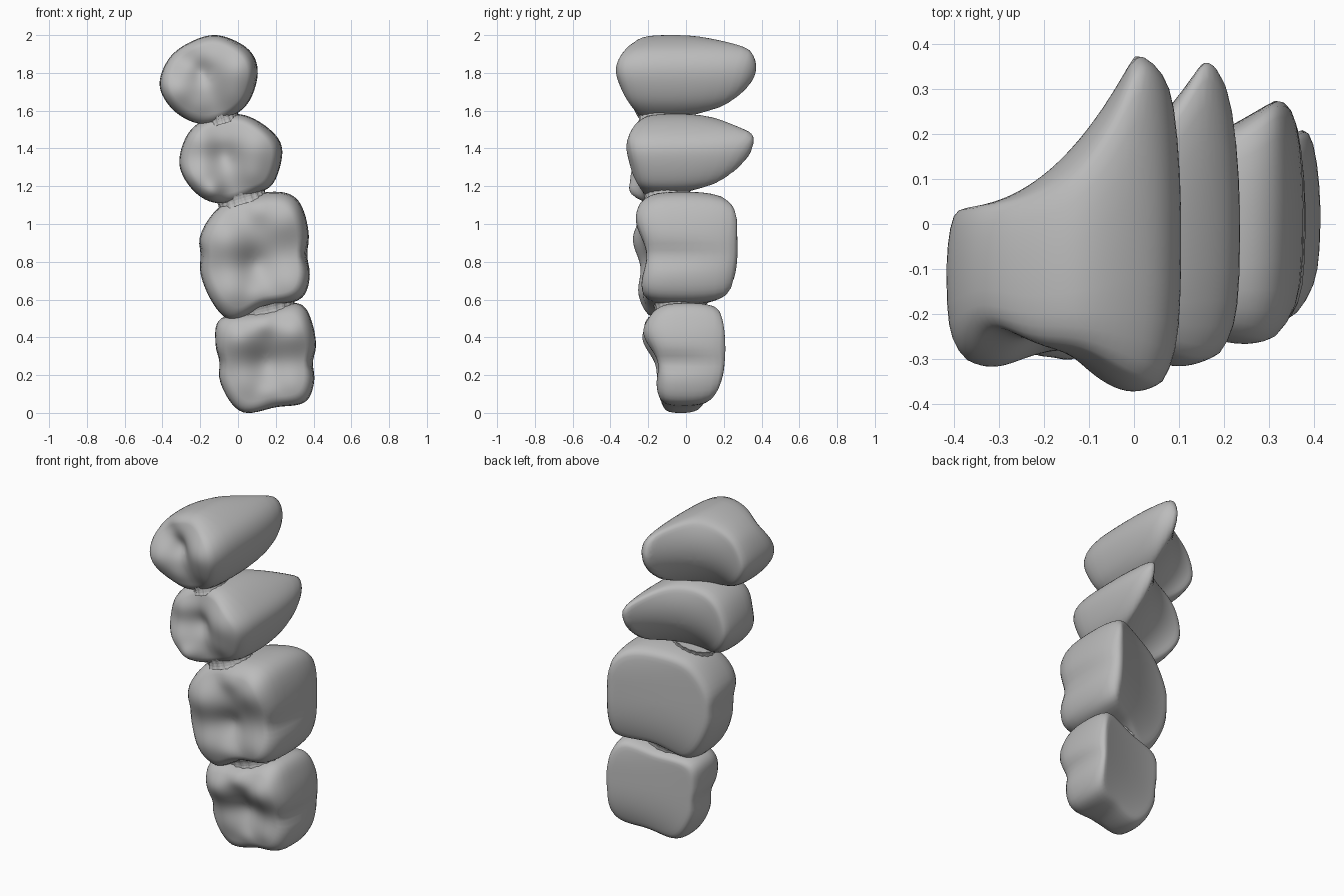
import bpy, bmesh, math
from mathutils import Vector, Matrix

cube = bpy.data.objects.get("Cube")
if cube:
    bpy.data.objects.remove(cube)

enamel = bpy.data.materials.new("enamel grey")
enamel.use_nodes = True
enamel.diffuse_color = (0.5, 0.5, 0.5, 1)
enamel.node_tree.nodes["Principled BSDF"].inputs["Base Color"].default_value = (0.5, 0.5, 0.5, 1)

SIDES = 72


def finish(name, bm, smooth):
    bmesh.ops.recalc_face_normals(bm, faces=bm.faces)
    mesh = bpy.data.meshes.new(name)
    bm.to_mesh(mesh)
    bm.free()
    mesh.materials.append(enamel)
    obj = bpy.data.objects.new(name, mesh)
    bpy.context.collection.objects.link(obj)
    for p in mesh.polygons:
        p.use_smooth = smooth
    return obj


def loft(bm, rings, first, last):
    """Skin closed rings and close both ends with a fan."""
    vr = [[bm.verts.new(p) for p in ring] for ring in rings]
    n = len(vr[0])
    for a, b in zip(vr, vr[1:]):
        for i in range(n):
            j = (i + 1) % n
            bm.faces.new((a[i], a[j], b[j], b[i]))
    for ring, tip in ((vr[0], first), (vr[-1], last)):
        v = bm.verts.new(tip)
        for i in range(n):
            bm.faces.new((ring[i], ring[(i + 1) % n], v))


def closed_spline(pts):
    """Smooth closed outline through the given points."""
    p = [Vector(q) for q in pts]
    n, out = len(p), []
    for k in range(SIDES):
        i, t = divmod(k * n / SIDES, 1)
        a, b, c, d = (p[(int(i) + m) % n] for m in (-1, 0, 1, 2))
        out.append(0.5 * (2 * b + (c - a) * t + (2 * a - 5 * b + 4 * c - d) * t * t
                          + (3 * b - a - 3 * c + d) * t ** 3))
    return out


def bell(d, r):
    return math.exp(-(d / r) ** 2)


# Side wall: (outline scale, depth from biting face to root face)
WALL = [(.84, .0), (.9, .03), (.95, .085), (.98, .17), (.995, .3), (1, .45),
        (1, .6), (.99, .74), (.97, .86), (.94, .95), (.9, .99)]


def tooth(name, outline, floor, cusps, back, squash, groove, groove_w):
    """back: inner y, peak y, peak u, power, drop; squash: amount, power, centre."""
    pts = closed_spline(outline)
    xs, zs = [p.x for p in pts], [p.y for p in pts]
    c = Vector(((min(xs) + max(xs)) / 2, (min(zs) + max(zs)) / 2))
    hx, hz = (max(xs) - min(xs)) / 2, (max(zs) - min(zs)) / 2

    def front_y(x, z):
        return floor + sum((y - floor) * bell(math.hypot(x - cx, z - cz), r)
                           for cx, cz, y, r in cusps)

    def back_y(x, z):
        inner, peak, pu, power, drop = back
        amount, q, wc = squash
        u, w = (x - c.x) / hx, (z - c.y) / hz
        h = max(0, (u + 1) / (pu + 1))
        y = inner + (peak - inner) * min(h, 1) ** power
        if u > pu:
            y -= drop * ((u - pu) / (1 - pu)) ** 2
        return y - amount * abs(w - wc) ** q * min(h, 1)

    def ring(t, s):
        out = []
        for p in pts:
            x, z = c + (p - c) * t
            u, w = (x - c.x) / hx, (z - c.y) / hz
            # developmental groove on the cheek and tongue walls
            dent = groove * bell(w - groove_w, .18) * (1 - .7 * s) * abs(u) ** 4
            x -= math.copysign(dent, u)
            f, b = front_y(x, z), back_y(x, z)
            out.append((x, f + (b - f) * s, z))
        return out

    face = [.06 + .78 * i / 16 for i in range(16)]
    rings = [ring(t, 0) for t in face]
    rings += [ring(t, s) for t, s in WALL]
    rings += [ring(.85 * (1 - i / 12), 1) for i in range(12)]
    bm = bmesh.new()
    loft(bm, rings, (c.x, front_y(*c), c.y), (c.x, back_y(*c), c.y))
    m = finish(name, bm, True).modifiers.new("soften", "SMOOTH")
    m.factor, m.iterations = .4, 2


# Premolars: one tall cheek cusp and one lower tongue cusp
tooth("upper_premolar",
      [(-.11, 2.0), (.05, 1.93), (.105, 1.81), (.06, 1.65), (-.05, 1.56),
       (-.2, 1.53), (-.34, 1.6), (-.415, 1.73), (-.37, 1.87), (-.26, 1.96)],
      -.235, [(.0, 1.82, -.37, .16), (-.02, 1.66, -.265, .09), (-.32, 1.71, -.315, .12),
              (-.2, 1.62, -.255, .07), (-.19, 1.8, -.2, .06), (-.2, 1.92, -.25, .07),
              (-.32, 1.88, -.215, .07)],
      (.035, .375, .6, 2.3, .12), (.23, 2, .28), .0, 0)
tooth("lower_premolar",
      [(-.16, 1.56), (.02, 1.58), (.17, 1.5), (.235, 1.39), (.19, 1.22),
       (.09, 1.16), (-.1, 1.11), (-.23, 1.17), (-.31, 1.31), (-.27, 1.47)],
      -.215, [(.1, 1.41, -.315, .16), (.08, 1.25, -.24, .08), (-.2, 1.25, -.29, .11),
              (-.2, 1.44, -.265, .09), (-.07, 1.36, -.18, .07), (-.13, 1.17, -.265, .06)],
      (.055, .362, .7, 2.3, .12), (.21, 2, .42), .0, 0)

# Molars: four cusps around a crossing fissure
tooth("first_molar",
      [(-.1, 1.09), (.09, 1.16), (.27, 1.16), (.355, 1.05), (.385, .8),
       (.34, .61), (.14, .56), (-.04, .49), (-.17, .65), (-.215, .89)],
      -.18, [(.25, 1.03, -.265, .15), (.28, .68, -.235, .13), (-.06, .92, -.28, .15),
             (-.04, .64, -.25, .13), (.1, 1.08, -.21, .07), (.09, .79, -.145, .08),
             (.11, .62, -.2, .06)],
      (.06, .275, .76, 1.5, .07), (.085, 3, .25), .035, .02)
tooth("second_molar",
      [(-.09, .5), (.12, .54), (.32, .58), (.395, .47), (.415, .28),
       (.37, .07), (.2, .03), (.02, .005), (-.09, .15), (-.12, .36)],
      -.12, [(.29, .43, -.225, .13), (.29, .15, -.155, .1), (.01, .4, -.23, .13),
             (.03, .16, -.15, .1), (.14, .48, -.165, .07), (.15, .27, -.09, .08),
             (.16, .1, -.135, .05)],
      (.08, .21, .85, 1.4, .05), (.06, 3, .25), .035, -.08)


# Ribbed webs joining neighbouring teeth
def web(name, centre, half_x, half_y, tilt):
    spin = Matrix.Rotation(-tilt, 3, "Y")
    centre, n = Vector(centre), 80
    rings = []
    for h in (-.03, -.015, 0, .015, .03):
        ring = []
        for i in range(n):
            a = 2 * math.pi * i / n
            r = (1 + .06 * (h / .03) ** 2) * (1 + .03 * (i % 4 < 2))
            ring.append(centre + spin @ Vector((half_x * r * math.cos(a),
                                                half_y * r * math.sin(a), h)))
        rings.append(ring)
    bm = bmesh.new()
    loft(bm, rings, centre + spin @ Vector((0, 0, -.03)), centre + spin @ Vector((0, 0, .03)))
    finish(name, bm, False)


web("upper_web", (-.085, -.13, 1.56), .085, .115, .28)
web("middle_web", (.02, -.1, 1.135), .125, .115, .3)
web("lower_web", (.14, -.04, .537), .16, .12, .24)
